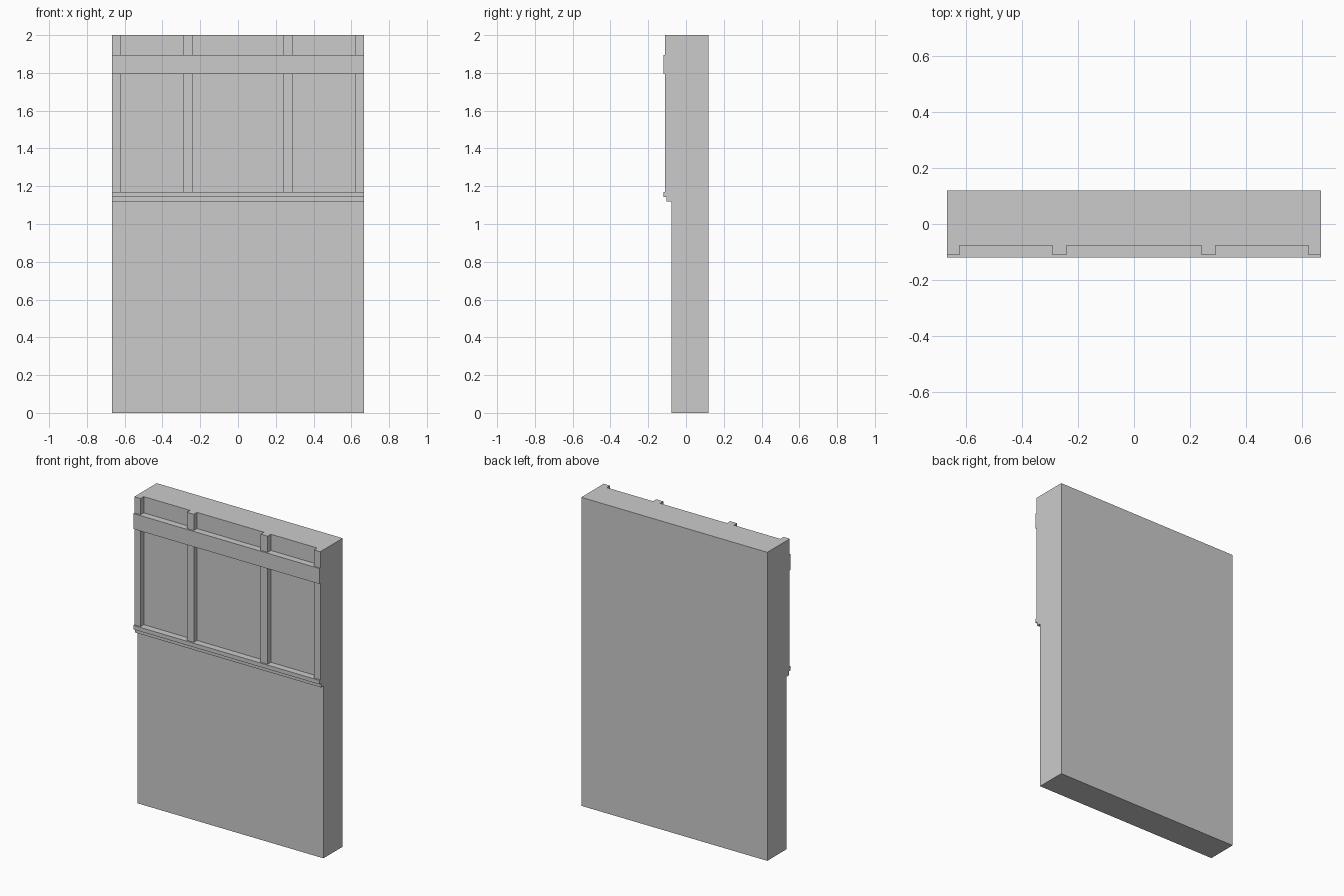
import bpy

if "Cube" in bpy.data.objects:
    bpy.data.objects.remove(bpy.data.objects["Cube"])

HALF_W = 0.667      # half width of the wall
FRONT = -0.077      # front face of the plain wall
BACK = 0.12


def box(name, x0, x1, y0, y1, z0, z1):
    bpy.ops.mesh.primitive_cube_add(
        size=1, location=((x0 + x1) / 2, (y0 + y1) / 2, (z0 + z1) / 2))
    ob = bpy.context.object
    ob.name = name
    ob.scale = (x1 - x0, y1 - y0, z1 - z0)
    bpy.ops.object.transform_apply(location=False, rotation=False, scale=True)
    return ob


def strip(name, profile):
    """Extrude a (y, z) profile across the full width of the wall."""
    n = len(profile)
    verts = [(x, y, z) for x in (-HALF_W, HALF_W) for y, z in profile]
    faces = [(i, i + n, (i + 1) % n + n, (i + 1) % n) for i in range(n)]
    faces += [tuple(range(n)), tuple(reversed(range(n, 2 * n)))]
    mesh = bpy.data.meshes.new(name)
    mesh.from_pydata(verts, [], faces)
    ob = bpy.data.objects.new(name, mesh)
    bpy.context.collection.objects.link(ob)
    return ob


# Plain wall slab
box("wall", -HALF_W, HALF_W, FRONT, BACK, 0, 2)

# Timber posts on the upper half, mirrored left and right
for side, label in ((-1, "left"), (1, "right")):
    for part, inner, outer in (("inner_post", 0.24, 0.29),
                               ("end_post", 0.622, HALF_W)):
        x0, x1 = sorted((side * inner, side * outer))
        box(f"{label}_{part}", x0, x1, -0.11, FRONT, 1.17, 2)

# Horizontal timber rail across the posts
box("upper_rail", -HALF_W, HALF_W, -0.12, FRONT, 1.795, 1.895)

# Stepped ledge below the posts
strip("stepped_ledge", [(FRONT, 1.118), (FRONT, 1.17), (-0.12, 1.17),
                        (-0.12, 1.144), (-0.104, 1.144), (-0.104, 1.118)])
